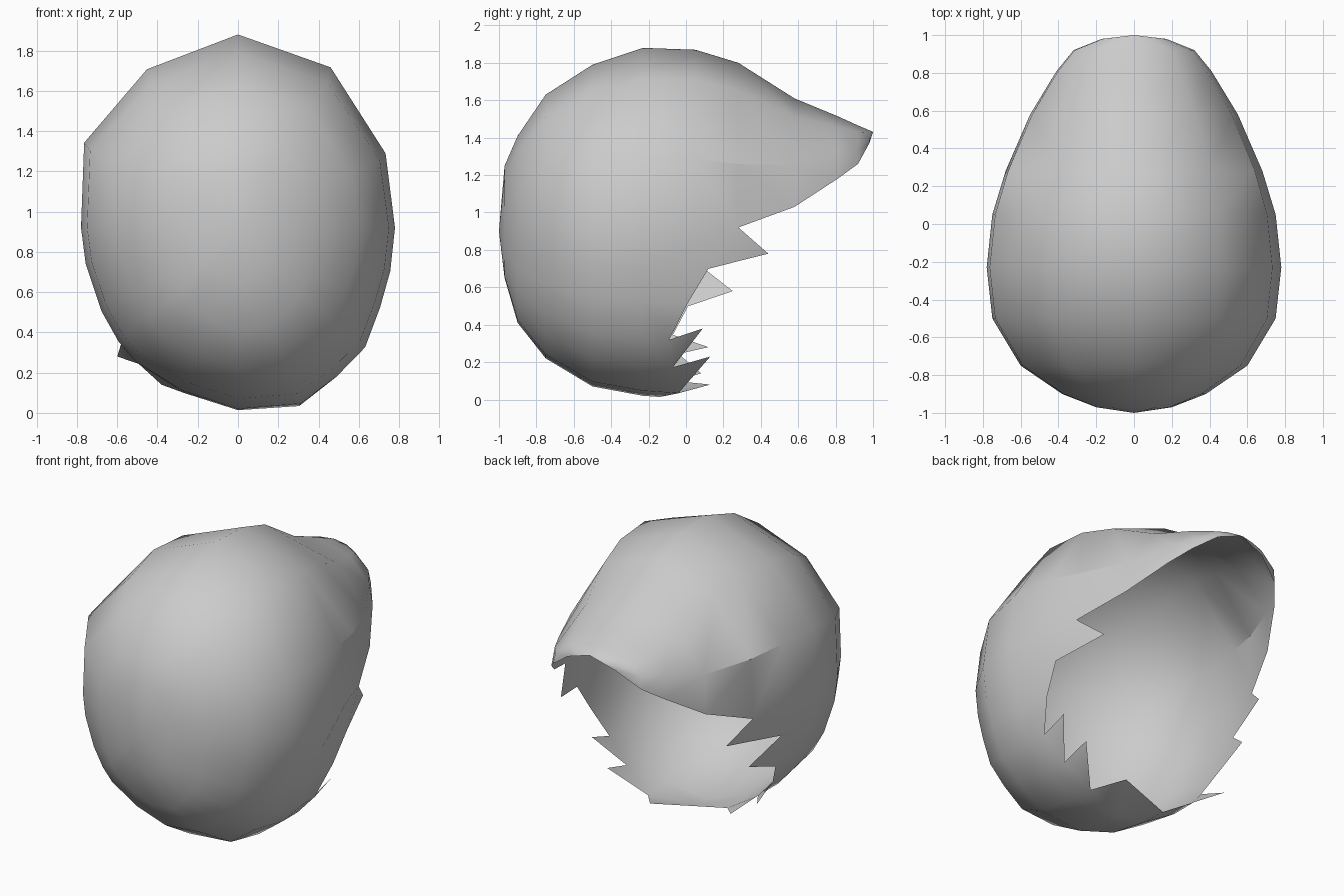
import bpy, bmesh
from mathutils import Vector

cube = bpy.data.objects.get("Cube")
if cube:
    bpy.data.objects.remove(cube, do_unlink=True)

# Cross-sections along the shell: y, half width, top, widest height, bottom
SECTIONS = [
    (-1.0, 0, .9, .9, .9), (-.97, .2, 1.25, .91, .65),
    (-.9, .38, 1.41, .92, .41), (-.75, .6, 1.63, .92, .22),
    (-.5, .75, 1.79, .92, .07), (-.23, .78, 1.88, .92, .02),
    (.05, .75, 1.87, .92, 0), (.28, .68, 1.8, .92, 0),
    (.58, .55, 1.61, 1.03, 0), (.81, .41, 1.515, 1.18, 0),
    (.92, .32, 1.465, 1.26, 0), (.98, .17, 1.44, 1.37, 0),
    (1.0, 0, 1.43, 1.43, 0),
]
ROWS = [s[0] for s in SECTIONS]
FRONT_ROWS = ROWS[:6]
# Outline of the upper half on each side, as fractions of width and height
UPPER = {
    1: [(0, 1), (.59, .83), (.94, .385), (1, 0)],
    -1: [(0, 1), (.58, .82), (.98, .44), (1, 0)],
}
# Outline of the lower half, each with the y where it stops
LOWER = {
    1: [(.97, -.24, .12), (.905, -.44, .01), (.81, -.66, -.09),
        (.63, -.82, -.07), (.4, -.97, -.04), (0, -1, -.14)],
    -1: [(.97, -.2, .05), (.87, -.46, .01), (.76, -.63, -.07),
         (.65, -.74, -.04), (.35, -.9, -.05), (0, -1, -.14)],
}
# Torn points on each side: rim gap number and tip position
SPIKES = {
    1: [(0, .6, .44, .78), (3, .62, .09, .38), (4, .48, .13, .23), (5, .17, .13, .08)],
    -1: [(0, .6, .44, .78), (1, .63, .25, .58), (3, .6, .12, .28), (4, .38, .08, .14),
         (5, -.17, .13, .08)],
}


def section(y):
    for a, b in zip(SECTIONS, SECTIONS[1:]):
        if y <= b[0]:
            t = (y - a[0]) / (b[0] - a[0])
            return [p + (q - p) * t for p, q in zip(a, b)][1:]


def surface(y, across, up, side):
    width, top, mid, bottom = section(y)
    height = top - mid if up > 0 else mid - bottom
    return Vector((side * width * across, y, mid + up * height))


bm = bmesh.new()


def face(verts):
    unique = []
    for v in verts:
        if all((v.co - u.co).length > 1e-5 for u in unique):
            unique.append(v)
    if len(unique) > 2:
        f = bm.faces.new(unique)
        f.normal_update()
        if f.normal.dot(f.calc_center_median() - Vector((0, -.1, .95))) < 0:
            f.normal_flip()


def strip(a, b):
    for i in range(min(len(a), len(b)) - 1):
        face([a[i], a[i + 1], b[i + 1], b[i]])


for side in (1, -1):
    # Domed upper half that runs out to the pointed rear hood
    upper = [[bm.verts.new(surface(y, across, up, side)) for y in ROWS]
             for across, up in UPPER[side]]
    for a, b in zip(upper, upper[1:]):
        strip(a, b)
    # Crease along the side of the hood
    for a, b in zip(upper[2][6:8], upper[2][7:9]):
        bm.edges.get((a, b)).smooth = False
    # Lower half that stops at the torn opening
    lower = [[bm.verts.new(surface(y, across, up, side)) for y in FRONT_ROWS + [end]]
             for across, up, end in LOWER[side]]
    edge = upper[-1]
    strip(edge[:6], lower[0][:6])
    face([edge[5], edge[6], edge[7], lower[0][6], lower[0][5]])
    for a, b in zip(lower, lower[1:]):
        strip(a, b)
    # Torn points along the opening
    rim = [edge[7]] + [column[-1] for column in lower]
    for gap, x, y, z in SPIKES[side]:
        face([rim[gap], bm.verts.new((side * x, y, z)), rim[gap + 1]])

bmesh.ops.remove_doubles(bm, verts=bm.verts, dist=.0005)
mesh = bpy.data.meshes.new("open_shell")
bm.to_mesh(mesh)
bm.free()
for p in mesh.polygons:
    p.use_smooth = True

# Single mid grey finish
GREY = (.6, .6, .6, 1)
grey = bpy.data.materials.new("pale_grey")
grey.use_nodes = True
grey.diffuse_color = GREY
for node in grey.node_tree.nodes:
    if node.type == 'BSDF_PRINCIPLED':
        node.inputs["Base Color"].default_value = GREY
mesh.materials.append(grey)
shell = bpy.data.objects.new("open_shell", mesh)
bpy.context.collection.objects.link(shell)
